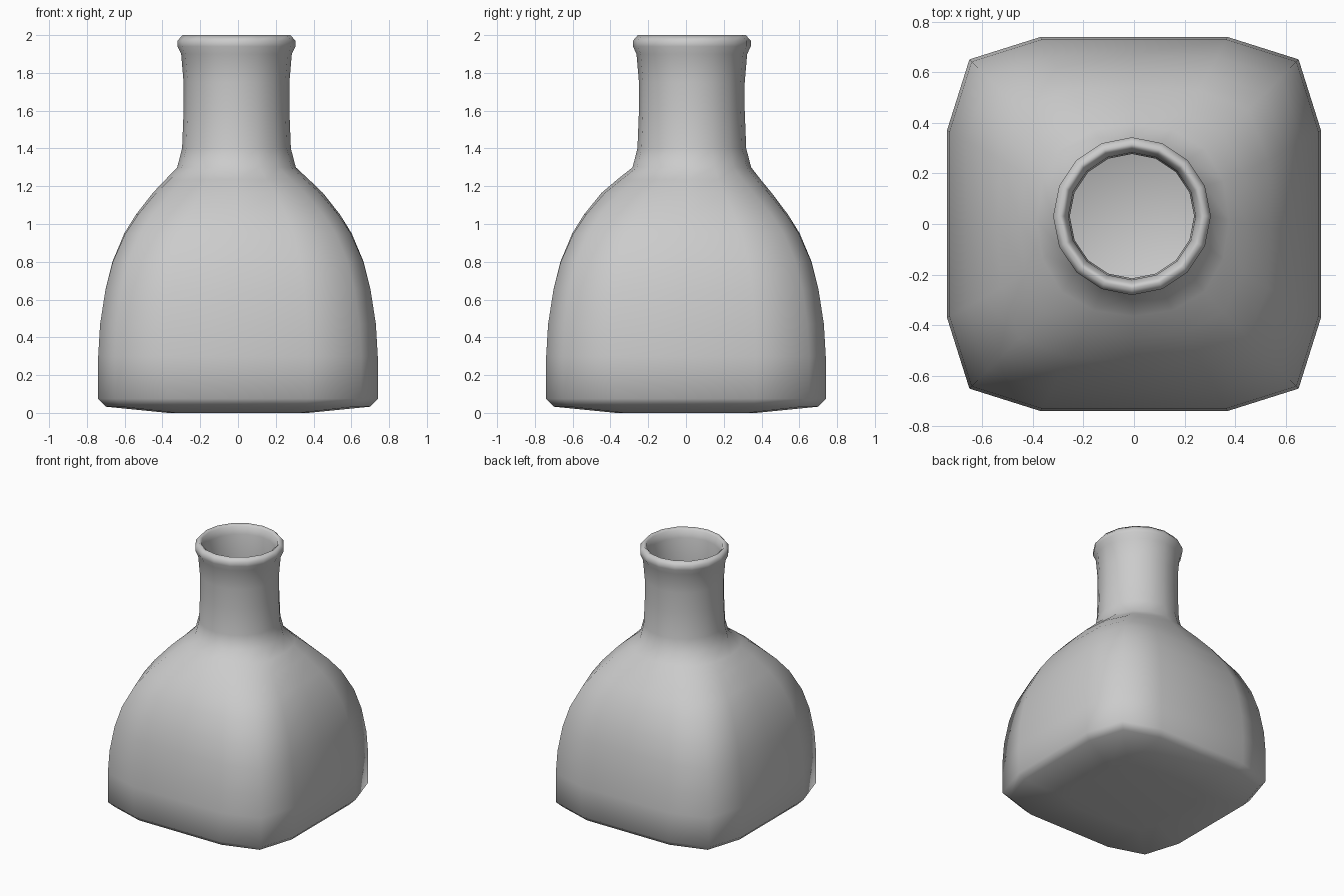
import bpy
import bmesh
from math import cos, sin, pi
from mathutils import Vector, Matrix

cube = bpy.data.objects.get("Cube")
if cube:
    bpy.data.objects.remove(cube, do_unlink=True)

# Plain grey glaze
glaze = bpy.data.materials.new("grey glaze")
glaze.use_nodes = True
grey = (0.6, 0.6, 0.6, 1)
glaze.diffuse_color = grey
glaze.node_tree.nodes["Principled BSDF"].inputs["Base Color"].default_value = grey

# One quarter of the rounded square section
QUARTER = [Vector((1, 0)), Vector((1, 0.5)), Vector((0.88, 0.88)), Vector((0.5, 1))]
NECK_CENTRE = Vector((-0.008, 0.031))


def section(width, z, squareness, shift):
    """Sixteen points blended between a circle and a rounded square."""
    points = []
    for i in range(16):
        square = Matrix.Rotation(pi / 2 * (i // 4), 2) @ QUARTER[i % 4]
        angle = pi * i / 8
        p = Vector((cos(angle), sin(angle))).lerp(square, squareness) * width
        p += NECK_CENTRE * shift
        points.append((p.x, p.y, z))
    return points


# Body: half width, height, squareness, share of the neck's offset
body = [
    (0.37, 0.0, 1, 0), (0.70, 0.033, 1, 0), (0.74, 0.075, 1, 0),
    (0.74, 0.30, 1, 0), (0.73, 0.47, 1, 0), (0.702, 0.65, 1, 0),
    (0.665, 0.80, 0.96, 0), (0.602, 0.95, 0.88, 0), (0.54, 1.05, 0.75, 0),
    (0.45, 1.165, 0.48, 0.1), (0.38, 1.235, 0.22, 0.5),
]
# Neck and rolled lip, ending on the inside of the mouth
neck = [
    (0.314, 1.30), (0.288, 1.40), (0.28, 1.60), (0.28, 1.75), (0.293, 1.90),
    (0.312, 1.94), (0.312, 1.97), (0.286, 2.0), (0.267, 1.985),
    (0.252, 1.93), (0.246, 1.75), (0.246, 1.42), (0.275, 1.29),
]
rings = body + [(w, z, 0, 1) for w, z in neck]
# Inner wall follows the body down to the inner floor
rings += [(w - 0.035, z - 0.02, s, o) for w, z, s, o in reversed(body[3:])]
rings.append((0.66, 0.06, 1, 0))

bm = bmesh.new()
loops = [[bm.verts.new(p) for p in section(*ring)] for ring in rings]
for low, high in zip(loops, loops[1:]):
    for i in range(16):
        j = (i + 1) % 16
        bm.faces.new((low[i], low[j], high[j], high[i]))
bm.faces.new(list(reversed(loops[0])))
bm.faces.new(loops[-1])
bmesh.ops.recalc_face_normals(bm, faces=bm.faces)
for face in bm.faces:
    face.smooth = True

mesh = bpy.data.meshes.new("bottle")
bm.to_mesh(mesh)
bm.free()
mesh.materials.append(glaze)
bottle = bpy.data.objects.new("bottle", mesh)
bpy.context.scene.collection.objects.link(bottle)
